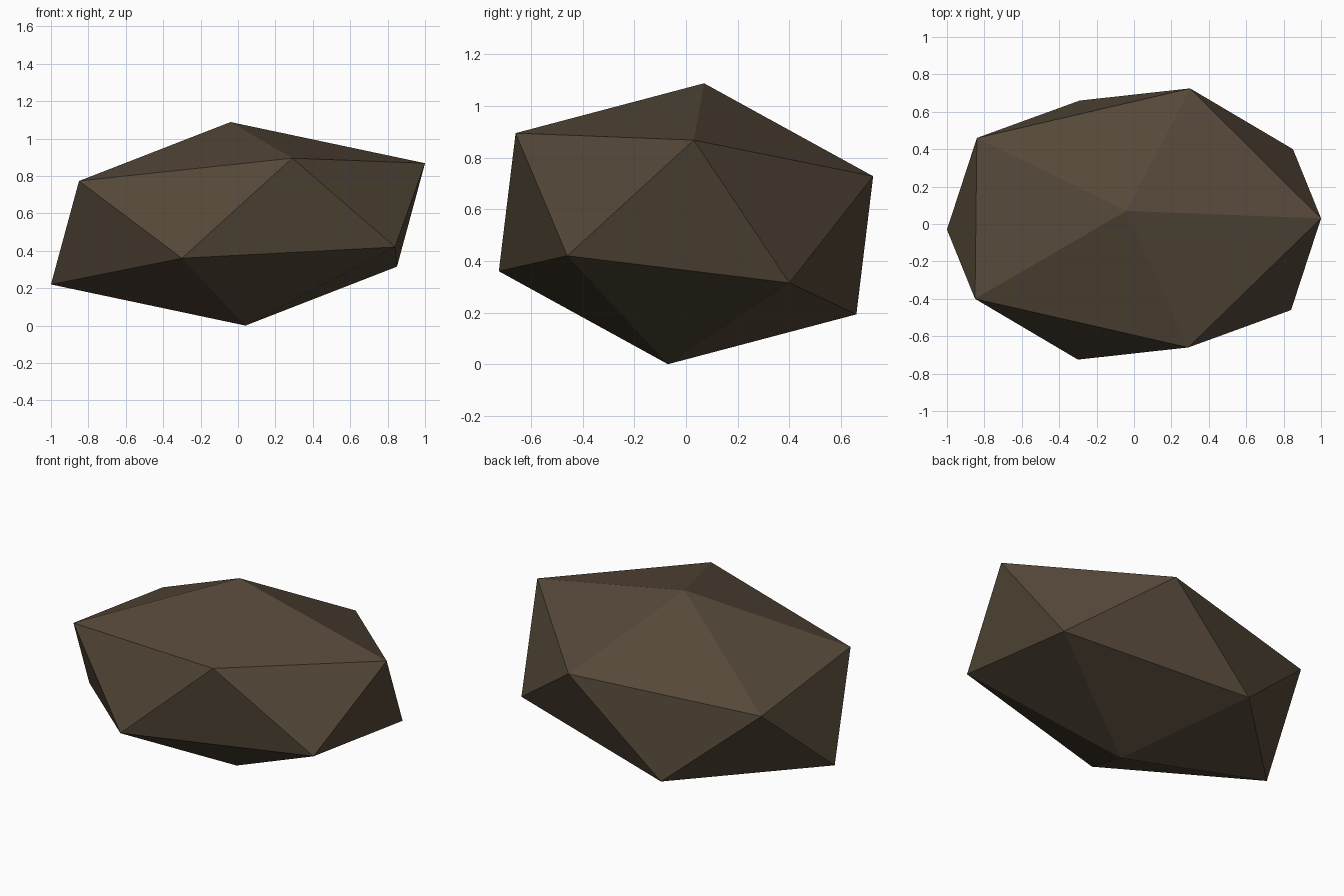
import bpy
import bmesh
from mathutils import Vector

cube = bpy.data.objects.get("Cube")
if cube:
    bpy.data.objects.remove(cube, do_unlink=True)

# Dark brown stone material
color = (0.09, 0.064, 0.04, 1.0)
stone = bpy.data.materials.new("dark_brown_stone")
stone.use_nodes = True
stone.diffuse_color = color
bsdf = stone.node_tree.nodes["Principled BSDF"]
bsdf.inputs["Base Color"].default_value = color
bsdf.inputs["Roughness"].default_value = 0.9

# Peak and upper ring of a squashed, tilted icosahedron
height = 1.088
upper_corners = [
    (-0.04, 0.07, height),
    (0.29, -0.66, 0.895),
    (1.0, 0.03, 0.868),
    (0.30, 0.725, 0.728),
    (-0.84, 0.46, 0.668),
    (-0.85, -0.40, 0.773),
]

# Each upper corner has an opposite lower corner; the hull joins all of them
bm = bmesh.new()
for corner in map(Vector, upper_corners):
    bm.verts.new(corner)
    bm.verts.new(Vector((0, 0, height)) - corner)
bmesh.ops.convex_hull(bm, input=bm.verts)
bmesh.ops.recalc_face_normals(bm, faces=bm.faces)

mesh = bpy.data.meshes.new("rock")
bm.to_mesh(mesh)
bm.free()
mesh.materials.append(stone)
mesh.shade_flat()

rock = bpy.data.objects.new("rock", mesh)
bpy.context.collection.objects.link(rock)
